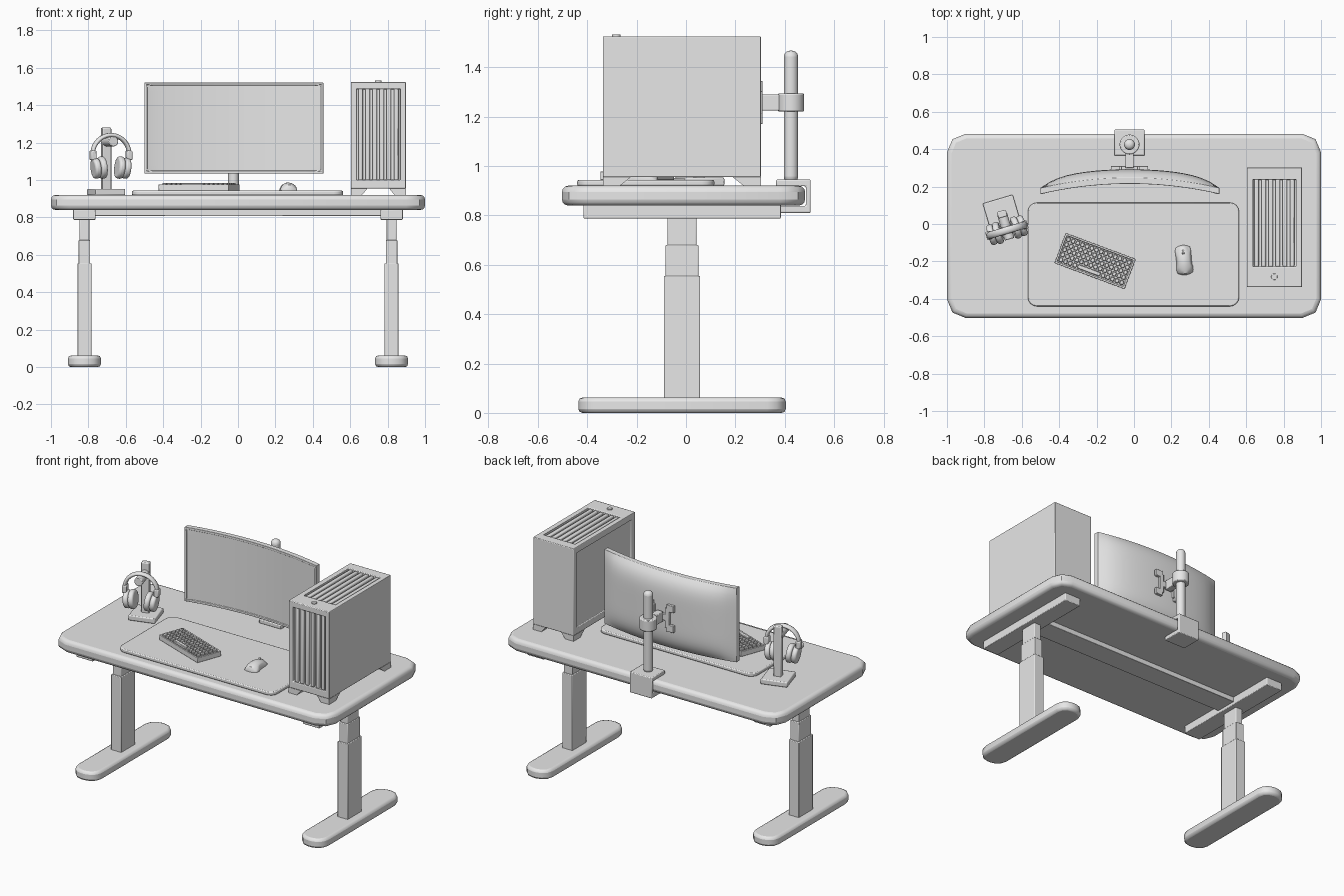
import bpy, bmesh, math
from mathutils import Matrix, Vector

if "Cube" in bpy.data.objects:
    bpy.data.objects.remove(bpy.data.objects["Cube"])

grey = bpy.data.materials.new("plain_grey")
grey.use_nodes = True
grey.diffuse_color = (0.8, 0.8, 0.8, 1)
grey.node_tree.nodes["Principled BSDF"].inputs["Base Color"].default_value = (0.8, 0.8, 0.8, 1)


def finish(name, data, bevel=0.0, segments=2, frame=None):
    """Turn a bmesh into a named, bevelled, smooth-shaded object."""
    if isinstance(data, bmesh.types.BMesh):
        mesh = bpy.data.meshes.new(name)
        bmesh.ops.recalc_face_normals(data, faces=data.faces)
        data.to_mesh(mesh)
        data.free()
    else:
        mesh = data
    mesh.materials.append(grey)
    ob = bpy.data.objects.new(name, mesh)
    bpy.context.collection.objects.link(ob)
    if frame:
        ob.matrix_world = frame
    if bevel:
        mod = ob.modifiers.new("soft_edges", "BEVEL")
        mod.width, mod.segments = bevel, segments
        mod.limit_method, mod.angle_limit = "ANGLE", math.radians(50)
    if mesh.id_type == "MESH":
        bpy.ops.object.select_all(action="DESELECT")
        ob.select_set(True)
        bpy.context.view_layer.objects.active = ob
        bpy.ops.object.shade_smooth_by_angle(angle=math.radians(40))
    return ob


def add_box(bm, centre, size):
    m = Matrix.Translation(centre) @ Matrix.Diagonal((*size, 1))
    return bmesh.ops.create_cube(bm, size=1, matrix=m)["verts"]


def box(name, centre, size, bevel=0.004, segments=2, corner=0, corner_segments=2, frame=None):
    """Box, optionally with rounded vertical corners."""
    bm = bmesh.new()
    add_box(bm, centre, size)
    if corner:
        upright = [e for e in bm.edges if abs((e.verts[0].co - e.verts[1].co).z) > 1e-4]
        bmesh.ops.bevel(bm, geom=upright, offset=corner, segments=corner_segments,
                        profile=0.5, affect="EDGES")
    return finish(name, bm, bevel, segments, frame)


def cylinder(name, centre, radius, depth, axis="Z", bevel=0.004, segments=2, sides=32, frame=None):
    turn = {"Z": Matrix(), "X": Matrix.Rotation(math.pi / 2, 4, "Y"),
            "Y": Matrix.Rotation(math.pi / 2, 4, "X")}[axis]
    bm = bmesh.new()
    bmesh.ops.create_cone(bm, cap_ends=True, segments=sides, radius1=radius, radius2=radius,
                          depth=depth, matrix=Matrix.Translation(centre) @ turn)
    return finish(name, bm, bevel, segments, frame)


def recess(bm, direction, low, high, depth):
    """Sink a rectangular pocket into the outer face pointing in a direction."""
    d = Vector(direction)
    face = max(bm.faces, key=lambda f: f.normal.dot(d) * 10 + f.calc_center_median().dot(d))
    bmesh.ops.inset_individual(bm, faces=[face], thickness=0.02)
    centre = face.calc_center_median()
    for v in face.verts:
        for i in range(3):
            if abs(d[i]) < 0.5:
                v.co[i] = low[i] if v.co[i] < centre[i] else high[i]
    inner = bmesh.ops.extrude_discrete_faces(bm, faces=[face])["faces"][0]
    bmesh.ops.translate(bm, verts=inner.verts, vec=-d * depth)


# Desk top and mat
box("desk_top", (0, -0.01, 0.88), (2, 0.985, 0.08), 0.025, 3, corner=0.1)
box("desk_mat", (-0.003, -0.163, 0.931), (1.13, 0.555, 0.024), 0.006, 2, corner=0.05, corner_segments=4)

# Standing frame
box("cross_beam", (0, -0.016, 0.825), (1.56, 0.15, 0.035), 0.003)
for side, word in ((-1, "right"), (1, "left")):
    x = side * 0.821
    box(word + "_bracket", (x, -0.016, 0.815), (0.12, 0.8, 0.055))
    box(word + "_leg_upper", (x, -0.016, 0.72), (0.052, 0.117, 0.16))
    box(word + "_leg_middle", (x, -0.016, 0.6), (0.062, 0.133, 0.16))
    box(word + "_leg_lower", (x, -0.016, 0.3), (0.075, 0.147, 0.51))
    box(word + "_foot", (x, -0.016, 0.031), (0.176, 0.84, 0.062), 0.016, 2, corner=0.075, corner_segments=3)

# Monitor: subdivided cube bent into a concave shell with a bulging back
MX, MZ = -0.022, 1.278
bm = bmesh.new()
bmesh.ops.create_cube(bm, size=2)
bmesh.ops.subdivide_edges(bm, edges=bm.edges[:], cuts=19, use_grid_fill=True)
front = [f for f in bm.faces if f.normal.y < -0.9]
for v in bm.verts:
    u, s, w = v.co.x, (v.co.y + 1) / 2, v.co.z
    thick = 0.033 + 0.045 * (1 - abs(u) ** 6) * (1 - abs(w) ** 5)
    v.co = (MX + 0.478 * u, 0.215 - 0.055 * u * u + s * thick, MZ + 0.243 * w)
bmesh.ops.inset_region(bm, faces=front, thickness=0.014, depth=0)
bmesh.ops.inset_region(bm, faces=front, thickness=0.002, depth=-0.005)
finish("monitor", bm, 0.004)

# Monitor mount
PX, PY, AZ = -0.024, 0.425, 1.257
bm = bmesh.new()
add_box(bm, (PX, 0.3, AZ), (0.14, 0.02, 0.04))
for sx in (-1, 1):
    add_box(bm, (PX + sx * 0.055, 0.3, AZ), (0.03, 0.02, 0.13))
    for sz in (-1, 1):
        add_box(bm, (PX + sx * 0.075, 0.3, AZ + sz * 0.065), (0.05, 0.02, 0.045))
finish("mount_plate", bm, 0.003)
box("mount_arm", (PX, 0.35, AZ), (0.045, 0.1, 0.065))
cylinder("mount_collar", (PX, PY, AZ), 0.053, 0.074, bevel=0.006)
cylinder("mount_pole", (PX, PY, 1.2), 0.029, 0.534, bevel=0.024, segments=4)

# Desk clamp: a C profile extruded across
bm = bmesh.new()
outline = [(0.365, 0.945), (0.505, 0.945), (0.505, 0.81), (0.365, 0.81),
           (0.365, 0.838), (0.485, 0.838), (0.485, 0.918), (0.365, 0.918)]
face = bm.faces.new([bm.verts.new((PX - 0.08, y, z)) for y, z in outline])
ext = bmesh.ops.extrude_face_region(bm, geom=[face])["geom"]
bmesh.ops.translate(bm, verts=[g for g in ext if isinstance(g, bmesh.types.BMVert)], vec=(0.16, 0, 0))
finish("desk_clamp", bm, 0.005)

# Computer tower with grille pockets and a sunken side window
CX, CY = 0.75, -0.017
X0, X1, Y0, Y1, Z0, Z1 = 0.603, 0.897, -0.337, 0.303, 0.955, 1.525
bm = bmesh.new()
add_box(bm, (CX, CY, (Z0 + Z1) / 2), (X1 - X0, Y1 - Y0, Z1 - Z0))
bm.normal_update()
recess(bm, (0, -1, 0), (0.634, 0, 1.0), (0.868, 0, 1.487), 0.025)
bm.normal_update()
recess(bm, (0, 0, 1), (0.636, -0.227, 0), (0.866, 0.238, 0), 0.025)
bm.normal_update()
recess(bm, (-1, 0, 0), (0, Y0 + 0.04, Z0 + 0.04), (0, Y1 - 0.04, Z1 - 0.04), 0.008)
finish("tower_case", bm, 0.004)

# Tower feet flare inward towards the case
bm = bmesh.new()
for sx in (-1, 1):
    for sy in (-1, 1):
        for v in add_box(bm, (CX + sx * 0.117, CY + sy * 0.285, 0.938), (0.06, 0.07, 0.036)):
            if v.co.z > 0.94:
                if (v.co.x - CX) * sx < 0.1:
                    v.co.x -= sx * 0.03
                if (v.co.y - CY) * sy < 0.27:
                    v.co.y -= sy * 0.045
finish("tower_feet", bm)

# Grille bars on the front and top
bm = bmesh.new()
for i in range(6):
    x = CX + (i - 2.5) * 0.038
    add_box(bm, (x, Y0 + 0.016, 1.2435), (0.024, 0.022, 0.49))
    add_box(bm, (x, 0.0055, Z1 - 0.016), (0.024, 0.468, 0.022))
finish("tower_grille", bm, 0.006)
cylinder("power_button", (CX, -0.282, Z1 + 0.002), 0.017, 0.012, bevel=0.002)

# Keyboard
frame = Matrix.Translation((-0.208, -0.198, 0.943)) @ Matrix.Rotation(math.radians(-20.4), 4, "Z")
bm = bmesh.new()
add_box(bm, (0, 0, 0.017), (0.4, 0.172, 0.034))
bm.normal_update()
recess(bm, (0, 0, 1), (-0.189, -0.075, 0), (0.189, 0.075, 0), 0.012)
finish("keyboard_case", bm, 0.003, frame=frame)
bm = bmesh.new()
rows, cols = 5, 14
for r in range(rows):
    y = (r - 2) * 0.029
    for c in range(cols):
        if r == 0 and 3 < c < 9:
            continue
        add_box(bm, ((c - 6.5) * 0.0267, y, 0.031), (0.021, 0.023, 0.022))
add_box(bm, (-0.0133, -0.058, 0.031), (0.128, 0.023, 0.022))
finish("keyboard_keys", bm, 0.003, 1, frame)

# Mouse: a flattened ball, narrower at the waist
frame = Matrix.Translation((0.267, -0.193, 0.942)) @ Matrix.Rotation(math.radians(6), 4, "Z")
bm = bmesh.new()
bmesh.ops.create_cube(bm, size=2)
bmesh.ops.subdivide_edges(bm, edges=bm.edges[:], cuts=9, use_grid_fill=True)
for v in bm.verts:
    x, y, z = v.co
    h = (z + 1) / 2
    waist = 0.048 - 0.007 * (1 - y * y) + 0.003 * (y < -0.5)
    v.co = (x * waist * (1 - 0.2 * y ** 4) * (1 - 0.22 * h * h),
            y * 0.08 * (1 - 0.15 * x * x) * (1 - 0.1 * h * h),
            h * (0.044 - 0.012 * x * x - 0.016 * y * y - 0.004 * y))
finish("mouse_body", bm, frame=frame)
cylinder("mouse_wheel", (0, 0.042, 0.033), 0.012, 0.012, "X", 0.002, frame=frame)

# Headphone stand
frame = Matrix.Translation((-0.705, 0.053, 0)) @ Matrix.Rotation(math.radians(16.5), 4, "Z")
box("stand_base", (0, 0, 0.936), (0.167, 0.167, 0.034), 0.006, frame=frame)
box("stand_post", (0, 0, 1.11), (0.05, 0.036, 0.34), 0.006, frame=frame)
cylinder("stand_peg", (0, -0.07, 1.207), 0.027, 0.14, "Y", frame=frame)

# Headphones
HY, HZ = -0.09, 1.138
curve = bpy.data.curves.new("headband", "CURVE")
curve.dimensions, curve.bevel_depth, curve.bevel_resolution = "3D", 0.012, 3
curve.use_fill_caps = True
path = curve.splines.new("POLY")
steps = 24
path.points.add(steps)
for i, p in enumerate(path.points):
    a = math.pi * (i / steps * 1.12 - 0.06)
    p.co = (0.102 * math.cos(a), 0, 0.102 * math.sin(a), 1)
finish("headband", curve, frame=frame @ Matrix.Translation((0, HY, HZ)) @ Matrix.Diagonal((1, 1.6, 1, 1)))
for s, word in ((-1, "right"), (1, "left")):
    box(word + "_slider", (s * 0.1, HY, HZ - 0.006), (0.03, 0.046, 0.05), 0.006, frame=frame)
    tilt = frame @ Matrix.Translation((0, HY, 1.072)) @ Matrix.Rotation(math.radians(s * 6), 4, "Y")
    cylinder(word + "_ear_cup", (s * 0.084, 0, 0), 0.056, 0.034, "X", 0.012, 3, frame=tilt)
    cylinder(word + "_ear_cushion", (s * 0.05, 0, 0), 0.06, 0.034, "X", 0.012, 3, frame=tilt)
